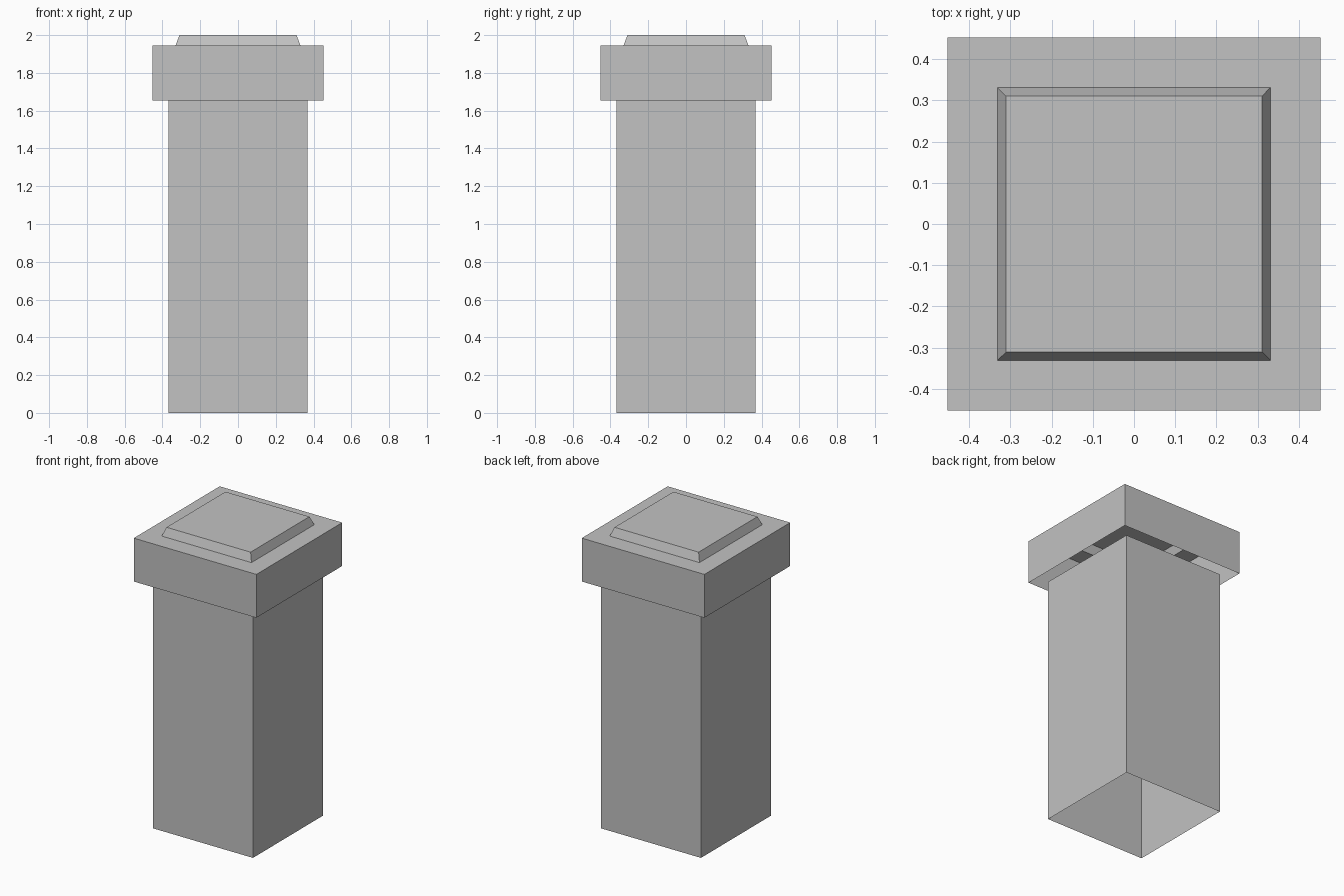
import bpy
import bmesh

default_cube = bpy.data.objects.get("Cube")
if default_cube:
    bpy.data.objects.remove(default_cube, do_unlink=True)

# One plain stone colour
stone = bpy.data.materials.new("grey_stone")
stone.use_nodes = True
colour = (0.54, 0.54, 0.54, 1)
stone.diffuse_color = colour
stone.node_tree.nodes["Principled BSDF"].inputs["Base Color"].default_value = colour


def square_shell(name, profile, closed_top=False):
    """Thin square shell, open below, through (half width, height) steps."""
    bm = bmesh.new()
    rings = []
    for half, z in profile:
        corners = [(-half, -half), (half, -half), (half, half), (-half, half)]
        rings.append([bm.verts.new((x, y, z)) for x, y in corners])
    for low, high in zip(rings, rings[1:]):
        for i in range(4):
            j = (i + 1) % 4
            bm.faces.new((low[i], low[j], high[j], high[i]))
    if closed_top:
        bm.faces.new(rings[-1])
    mesh = bpy.data.meshes.new(name)
    bm.to_mesh(mesh)
    bm.free()
    mesh.materials.append(stone)
    obj = bpy.data.objects.new(name, mesh)
    bpy.context.collection.objects.link(obj)
    return obj


CAP_BASE, CAP_TOP = 1.655, 1.944
PLATE = 0.331

# Hollow shaft, open at both ends
square_shell("pillar_shaft", [(0.368, 0), (0.368, CAP_BASE)])

# Wide cap: outer walls and a flat rim around the raised plate
square_shell("pillar_cap", [(0.452, CAP_BASE), (0.452, CAP_TOP), (PLATE, CAP_TOP)])

# Raised plate with sloping sides
square_shell("top_plate", [(PLATE, CAP_TOP), (0.31, 2)], closed_top=True)
